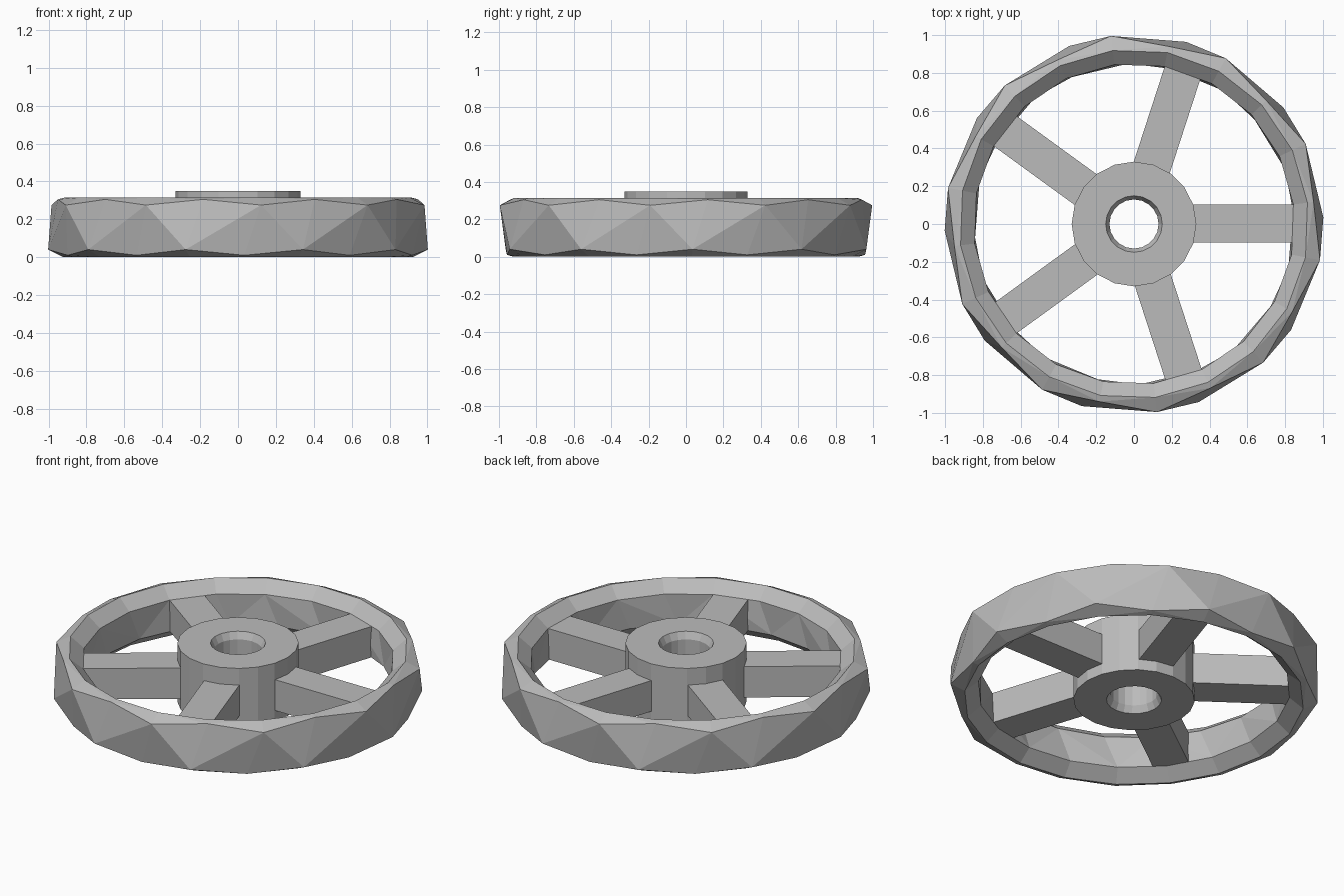
import bpy, bmesh
from math import cos, sin, radians

cube = bpy.data.objects.get("Cube")
if cube:
    bpy.data.objects.remove(cube, do_unlink=True)

grey = bpy.data.materials.new("plain_grey")
grey.use_nodes = True
grey.diffuse_color = (0.5, 0.5, 0.5, 1)
grey.node_tree.nodes["Principled BSDF"].inputs["Base Color"].default_value = (0.5, 0.5, 0.5, 1)

SIDES = 20
HEIGHT = 0.315   # rim thickness
START = -83      # angle of the first rim corner


def finish(name, bm):
    bmesh.ops.recalc_face_normals(bm, faces=bm.faces)
    mesh = bpy.data.meshes.new(name)
    bm.to_mesh(mesh)
    bm.free()
    mesh.materials.append(grey)
    obj = bpy.data.objects.new(name, mesh)
    bpy.context.collection.objects.link(obj)
    return obj


def ring(bm, start, even, odd=None):
    """Closed loop of vertices alternating between two (radius, z) pairs."""
    pairs = (even, odd or even)
    verts = []
    for i in range(SIDES):
        r, z = pairs[i % 2]
        a = radians(start + i * 360 / SIDES)
        verts.append(bm.verts.new((r * cos(a), r * sin(a), z)))
    return verts


def bridge(bm, upper, lower, faceted=False):
    for i in range(SIDES):
        j = (i + 1) % SIDES
        a, b, c, d = upper[i], upper[j], lower[j], lower[i]
        if not faceted:
            bm.faces.new((a, b, c, d))
        elif i % 2 == 0:
            bm.faces.new((a, b, c))
            bm.faces.new((a, c, d))
        else:
            bm.faces.new((a, b, d))
            bm.faces.new((b, c, d))


# Rim: faceted tread with sloped inner lips
bm = bmesh.new()
corner, middle = (1.003, 0.275), (0.958, 0.305)
ridge, inner = (0.925, 0.314), (0.85, 0.25)


def flip(p):
    return (p[0], HEIGHT - p[1])


low = START - 5
loops = [
    ring(bm, START, corner, middle),
    ring(bm, low, flip(middle), flip(corner)),
    ring(bm, low, flip(ridge)),
    ring(bm, low, flip(inner)),
    ring(bm, START, inner),
    ring(bm, START, ridge),
]
for k, loop in enumerate(loops):
    bridge(bm, loop, loops[(k + 1) % len(loops)], faceted=True)
finish("rim", bm)

# Hub: drum with a chamfered axle hole
bm = bmesh.new()
profile = [(0.33, 0.35), (0.33, 0), (0.15, 0), (0.13, 0.04), (0.13, 0.31), (0.15, 0.35)]
loops = [ring(bm, 0, p) for p in profile]
for k, loop in enumerate(loops):
    bridge(bm, loop, loops[(k + 1) % len(loops)])
finish("hub", bm)

# Spokes: five square bars from hub to rim
for n in range(5):
    bm = bmesh.new()
    bmesh.ops.create_cube(bm, size=1)
    bmesh.ops.scale(bm, vec=(0.59, 0.2, 0.185), verts=bm.verts)
    bmesh.ops.translate(bm, vec=(0.575, 0.003, HEIGHT / 2), verts=bm.verts)
    spoke = finish(f"spoke_{n + 1}", bm)
    spoke.rotation_euler.z = radians(72 * n)
